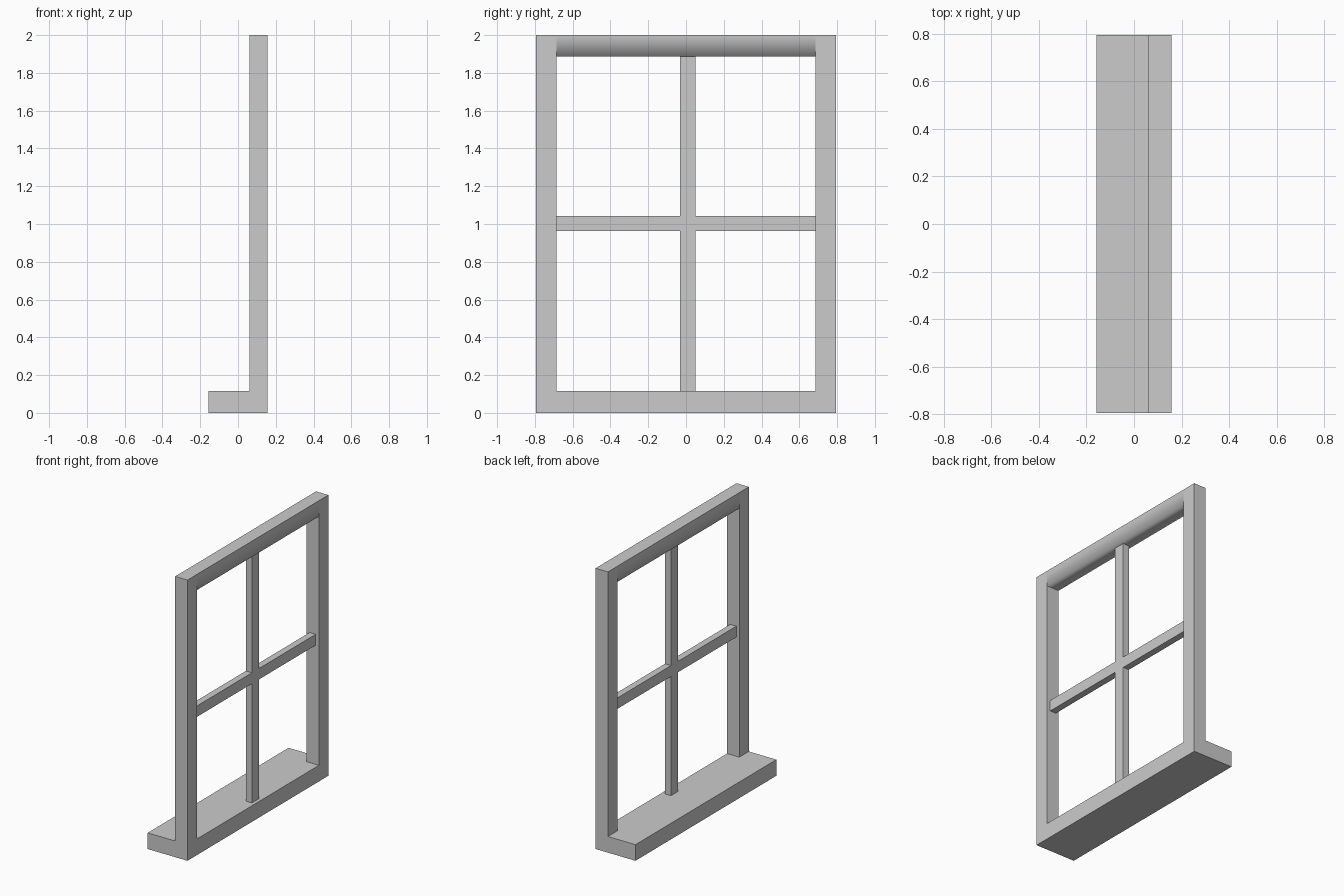
import bpy, bmesh

if "Cube" in bpy.data.objects:
    bpy.data.objects.remove(bpy.data.objects["Cube"])

X0, X1 = 0.06, 0.157          # frame depth
OUT, INN = 0.793, 0.686       # outer and inner half widths
SILL, HEAD, TOP = 0.115, 1.888, 2.0
BX = (0.084, 0.132)           # glazing bar depth
BY = (-0.032, 0.049)          # upright bar width
BZ = (0.964, 1.042)           # cross bar height


def prism(name, profile, x0, x1):
    """Extrude a (y, z) profile along x."""
    bm = bmesh.new()
    face = bm.faces.new([bm.verts.new((x0, y, z)) for y, z in profile])
    ext = bmesh.ops.extrude_face_region(bm, geom=[face])
    verts = [g for g in ext["geom"] if isinstance(g, bmesh.types.BMVert)]
    bmesh.ops.translate(bm, verts=verts, vec=(x1 - x0, 0, 0))
    bmesh.ops.recalc_face_normals(bm, faces=bm.faces)
    mesh = bpy.data.meshes.new(name)
    bm.to_mesh(mesh)
    bm.free()
    obj = bpy.data.objects.new(name, mesh)
    bpy.context.collection.objects.link(obj)
    return obj


def bar(name, x, y, z):
    return prism(name, [(y[0], z[0]), (y[1], z[0]), (y[1], z[1]), (y[0], z[1])], *x)


# Bottom rail and both stiles as one U shape
prism("frame_sides_and_base",
      [(-OUT, 0), (OUT, 0), (OUT, TOP), (INN, TOP), (INN, SILL),
       (-INN, SILL), (-INN, TOP), (-OUT, TOP)], X0, X1)

# Ledge of the window sill
bar("sill_ledge", (-0.157, X0), (-OUT, OUT), (0, SILL))

# Top rail: only its two long lower edges are shaded smooth
rail = bar("top_rail", (X0, X1), (-INN, INN), (HEAD, TOP))
bm = bmesh.new()
bm.from_mesh(rail.data)
for f in bm.faces:
    f.smooth = True
for e in bm.edges:
    a, b = (v.co for v in e.verts)
    e.smooth = abs(a.y - b.y) > 1 and a.z < 1.95
bm.to_mesh(rail.data)
bm.free()

# Glazing bars
bar("upright_bar", BX, BY, (SILL, HEAD))
bar("cross_bar_left", BX, (-INN, BY[0]), BZ)
bar("cross_bar_right", BX, (BY[1], INN), BZ)
